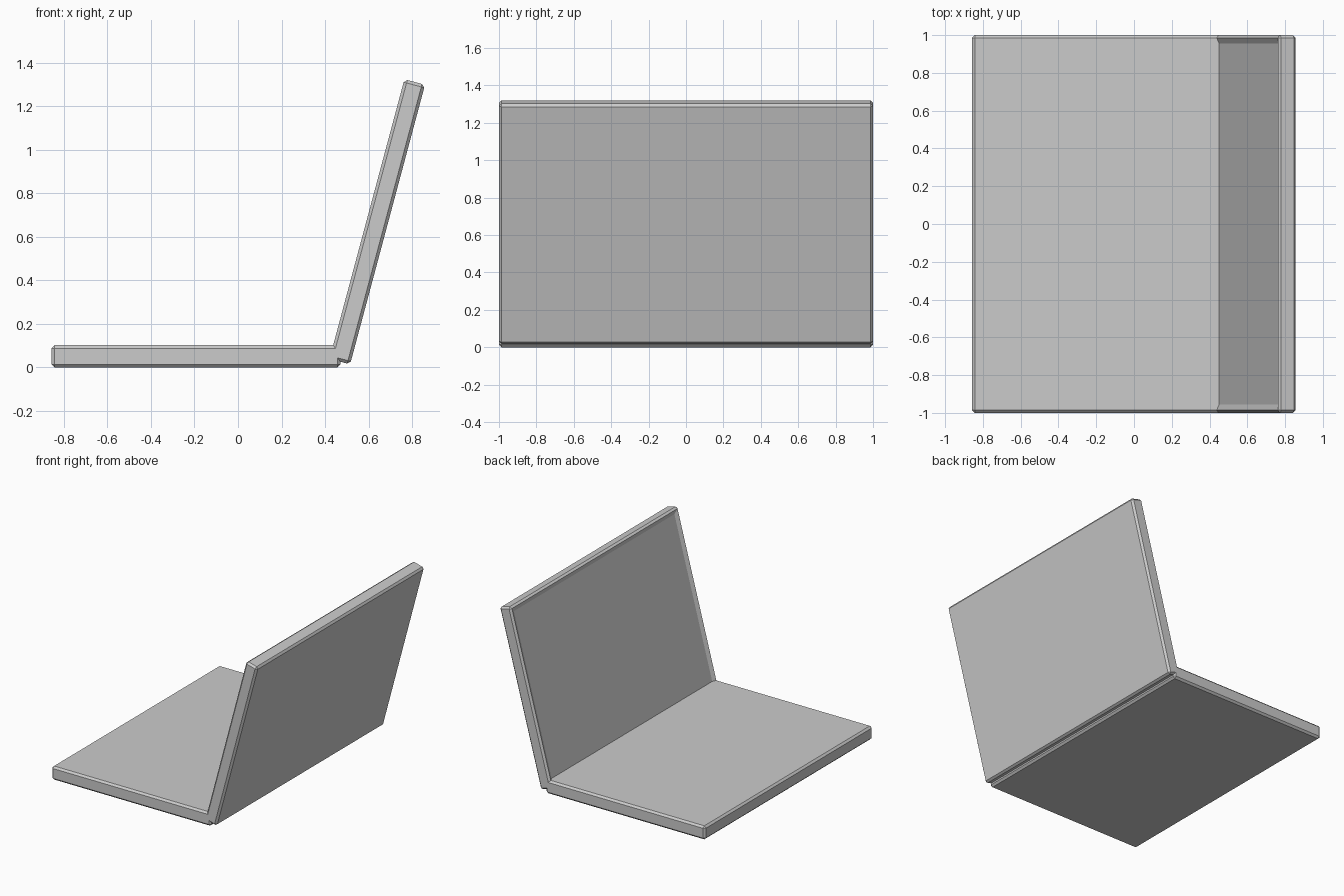
import bpy, bmesh
from math import radians
from mathutils import Matrix, Vector

if "Cube" in bpy.data.objects:
    bpy.data.objects.remove(bpy.data.objects["Cube"])

CHAMFER = 0.014
TILT = Matrix.Rotation(radians(15), 4, 'Y')


def slab(name, lo, hi, matrix, recess=False):
    """Chamfered box between two corners, optionally with a sunken -x face."""
    lo, hi = Vector(lo), Vector(hi)
    bm = bmesh.new()
    bmesh.ops.create_cube(bm, size=1)
    bmesh.ops.scale(bm, vec=hi - lo, verts=bm.verts)
    bmesh.ops.translate(bm, vec=(lo + hi) / 2, verts=bm.verts)
    bmesh.ops.bevel(bm, geom=bm.edges[:], offset=CHAMFER, segments=1,
                    profile=0.5, affect='EDGES')
    bmesh.ops.recalc_face_normals(bm, faces=bm.faces)
    if recess:
        inner = [f for f in bm.faces if f.normal.x < -0.99]
        bmesh.ops.inset_region(bm, faces=inner, thickness=0.03,
                               depth=-0.013, use_even_offset=True)
    bm.transform(matrix)
    mesh = bpy.data.meshes.new(name)
    bm.to_mesh(mesh)
    bm.free()
    obj = bpy.data.objects.new(name, mesh)
    bpy.context.collection.objects.link(obj)
    return obj


# Flat lower half
slab("base", (-0.857, -1, 0), (0.471, 1, 0.102), Matrix.Identity(4))

# Leaning upper half with a sunken display face, given in its own tilted frame
slab("screen_lid", (0.396, -1, 0.147), (0.494, 1, 1.477), TILT, recess=True)
